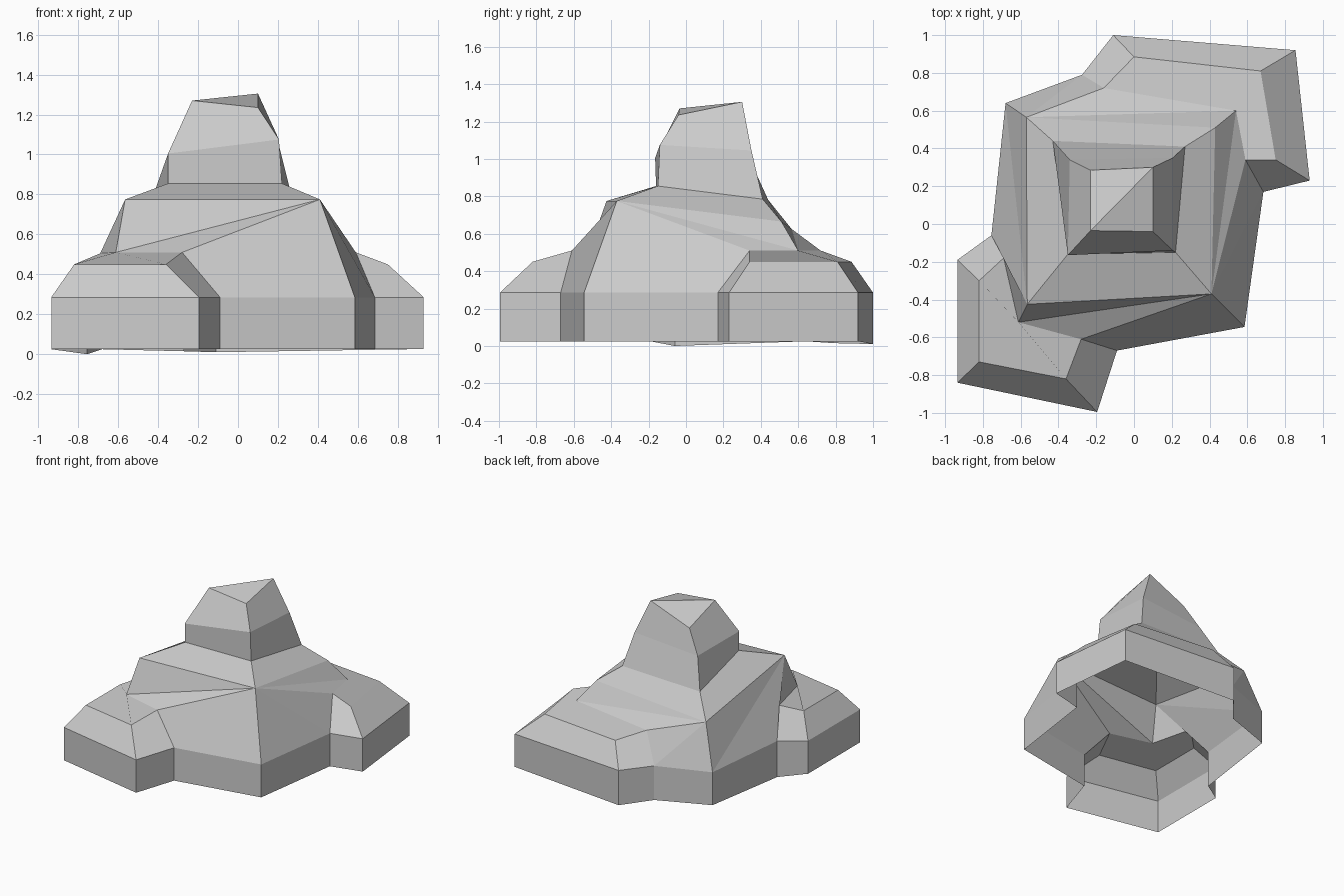
import bpy
import bmesh
from mathutils import Vector

if "Cube" in bpy.data.objects:
    bpy.data.objects.remove(bpy.data.objects["Cube"])

# One flat stone colour
stone = bpy.data.materials.new("stone_grey")
stone.use_nodes = True
GREY = (0.6, 0.6, 0.6, 1.0)
stone.diffuse_color = GREY
bsdf = stone.node_tree.nodes["Principled BSDF"]
bsdf.inputs["Base Color"].default_value = GREY
bsdf.inputs["Roughness"].default_value = 0.9


def loft(low, high, closed=False):
    """Quads between two point rows that run counter-clockwise from above."""
    n = len(low)
    return [(low[i], low[(i + 1) % n], high[(i + 1) % n], high[i])
            for i in range(n if closed else n - 1)]


def fan(hub, pts):
    """Triangles spreading from one hub point."""
    return [(hub, a, b) for a, b in zip(pts, pts[1:])]


def add_part(name, faces):
    bm = bmesh.new()
    for f in faces:
        bm.faces.new([bm.verts.new(Vector(p)) for p in f])
    bmesh.ops.remove_doubles(bm, verts=bm.verts, dist=0.0005)
    mesh = bpy.data.meshes.new(name)
    bm.to_mesh(mesh)
    bm.free()
    mesh.materials.append(stone)
    obj = bpy.data.objects.new(name, mesh)
    bpy.context.collection.objects.link(obj)


# Outline of the base, counter-clockwise from the front ledge
OUTLINE = [(-0.935, -0.19), (-0.935, -0.84), (-0.195, -0.995), (-0.09, -0.67),
           (0.585, -0.545), (0.685, 0.17), (0.93, 0.23), (0.855, 0.92),
           (-0.11, 1.0), (-0.275, 0.79), (-0.68, 0.64), (-0.755, -0.06)]
SAGS = {8: 0.01, 9: 0.015, 11: 0.0}      # corners that dip to the ground
foot = [(x, y, SAGS.get(i, 0.025)) for i, (x, y) in enumerate(OUTLINE)]
rim = [(x, y, 0.285) for x, y in OUTLINE]

# Inner edges of the two ledges, and where they meet the body
front_edge = [(-0.69, -0.18, 0.505), (-0.82, -0.30, 0.45), (-0.82, -0.73, 0.45),
              (-0.36, -0.82, 0.45), (-0.28, -0.61, 0.51)]
back_edge = [(0.59, 0.34, 0.51), (0.75, 0.34, 0.45), (0.67, 0.81, 0.45),
             (0.0, 0.885, 0.45), (-0.16, 0.72, 0.51)]
front_root = (-0.612, -0.52, 0.51)
back_root = (0.54, 0.60, 0.51)

# Shoulder corners, then the rings of the peak
s_fr, s_fl = (-0.565, -0.425, 0.775), (0.41, -0.37, 0.775)
s_bl, s_br = (0.43, 0.51, 0.665), (-0.57, 0.565, 0.625)
neck = [(-0.35, -0.16, 0.855), (0.22, -0.15, 0.855),
        (0.27, 0.41, 0.785), (-0.43, 0.44, 0.78)]
waist = [(-0.35, -0.165, 1.005), (0.205, -0.14, 1.075),
         (0.205, 0.35, 1.045), (-0.34, 0.34, 1.0)]
crown = [(-0.23, -0.035, 1.27), (0.10, -0.04, 1.235),
         (0.10, 0.30, 1.305), (-0.23, 0.285, 1.17)]

# Upright wall around the open base
add_part("base_wall", loft(foot, rim, closed=True))

# Ledges: sloping sides and a slanted top
add_part("front_ledge", loft([rim[11]] + rim[0:4], front_edge)
         + [tuple(front_edge) + (front_root,)])
add_part("back_ledge", loft(rim[5:10], back_edge)
         + [tuple(back_edge) + (back_root,)])

# Body: four faceted slopes
add_part("body",
         fan(s_fl, [s_fr, front_root, front_edge[4], rim[3], rim[4]])
         + fan(s_fr, [s_br, rim[10], rim[11], front_edge[0], front_root])
         + fan(s_br, [s_bl, back_root, back_edge[4], rim[9], rim[10]])
         + fan(s_fl, [rim[4], rim[5], back_edge[0], back_root, s_bl]))

# Shoulder slopes up to the neck
add_part("shoulder", loft([s_fr, s_fl, s_bl, s_br], neck, closed=True))

# Peak with a creased crown
add_part("peak", loft(neck, waist, closed=True) + loft(waist, crown, closed=True)
         + fan(crown[0], crown[1:]))
